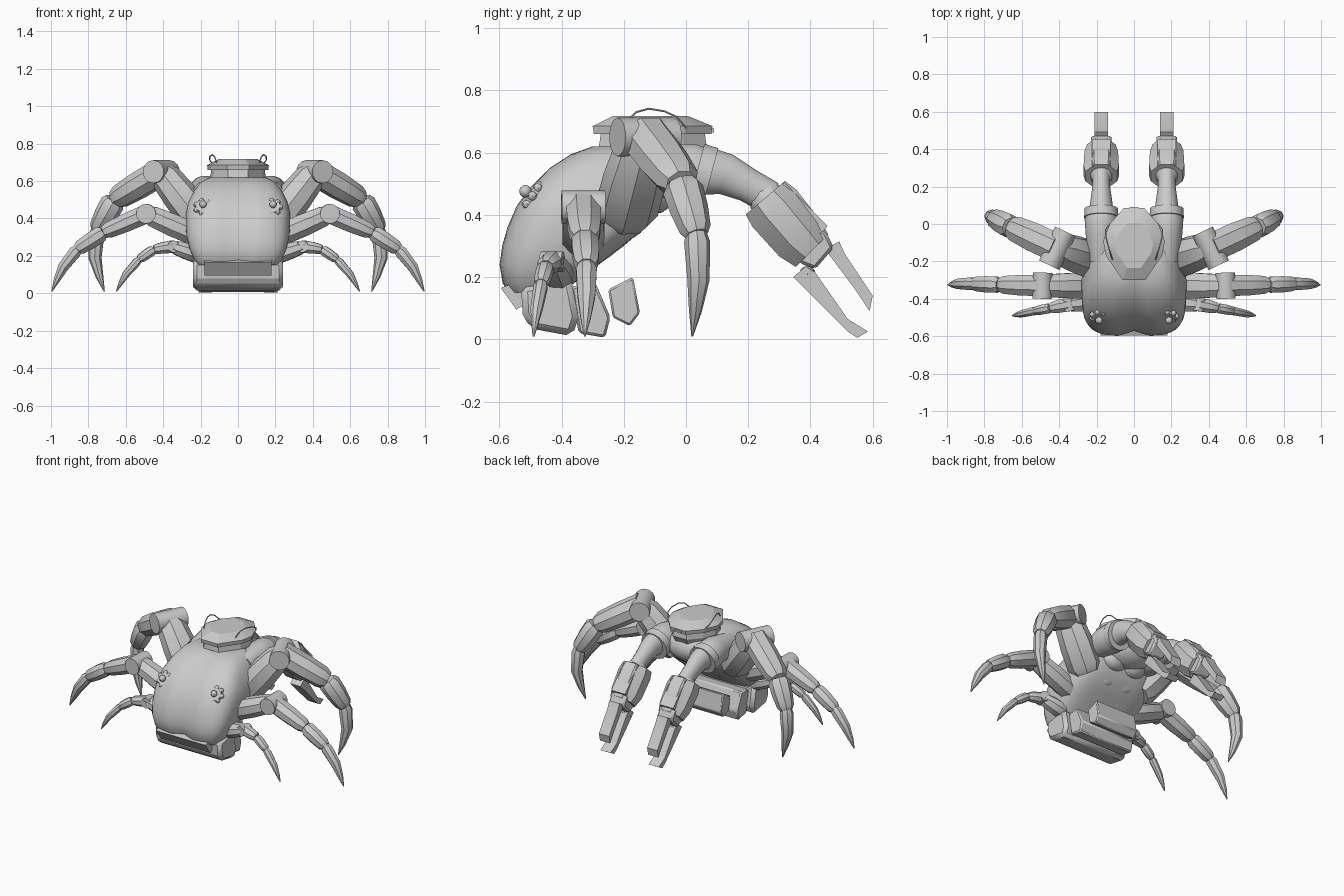
import bpy, bmesh, math
from mathutils import Vector as V, Matrix

old = bpy.data.objects.get("Cube")
if old:
    bpy.data.objects.remove(old, do_unlink=True)

grey = bpy.data.materials.new("shell grey")
grey.use_nodes = True
grey.diffuse_color = (0.6, 0.6, 0.6, 1)
grey.node_tree.nodes["Principled BSDF"].inputs["Base Color"].default_value = (0.6, 0.6, 0.6, 1)


def finish(name, bm, angle=35, bevel=0):
    bmesh.ops.recalc_face_normals(bm, faces=bm.faces)
    me = bpy.data.meshes.new(name)
    bm.to_mesh(me)
    bm.free()
    me.materials.append(grey)
    ob = bpy.data.objects.new(name, me)
    bpy.context.collection.objects.link(ob)
    if bevel:
        m = ob.modifiers.new("bevel", "BEVEL")
        m.width, m.segments = bevel, 1
    bpy.ops.object.select_all(action="DESELECT")
    ob.select_set(True)
    bpy.context.view_layer.objects.active = ob
    bpy.ops.object.shade_smooth_by_angle(angle=math.radians(angle))
    return ob


def skin(name, rings, angle=35):
    # join rings of points into a closed surface
    bm = bmesh.new()
    rows = [[bm.verts.new(p) for p in r] for r in rings]
    n = len(rows[0])
    for a, b in zip(rows, rows[1:]):
        for i in range(n):
            j = (i + 1) % n
            bm.faces.new((a[i], a[j], b[j], b[i]))
    bm.faces.new(rows[0])
    bm.faces.new(rows[-1])
    return finish(name, bm, angle)


def tube(name, pts, radii, across, n=8, flat=1.0, angle=35):
    # rings along a path; flat scales the width along "across"
    pts = [V(p) for p in pts]
    rings = []
    for i, p in enumerate(pts):
        t = (pts[min(i + 1, len(pts) - 1)] - pts[max(i - 1, 0)]).normalized()
        u = t.cross(V(across)).normalized()
        w = u.cross(t)
        rings.append([p + radii[i] * (u * math.cos(k) + w * flat * math.sin(k))
                      for k in (math.tau * (j + 0.5) / n for j in range(n))])
    return skin(name, rings, angle)


def segment(name, a, b, ra, rb, across, flat=1.0, pinch=0.75):
    # plated limb segment with pinched ends
    a, b = V(a), V(b)
    ts = (0, 0.12, 0.5, 0.88, 1)
    k = (pinch, 1, 1.06, 1, 0.75)
    return tube(name, [a.lerp(b, t) for t in ts],
                [(ra + (rb - ra) * t) * s for t, s in zip(ts, k)], across, 8, flat)


def prism(name, profile, x, half, bevel=0.0):
    # side profile (y, z) extruded across x
    bm = bmesh.new()
    a, b = ([bm.verts.new((x + d, y, z)) for y, z in profile] for d in (-half, half))
    bm.faces.new(a)
    bm.faces.new(b)
    for i in range(len(a)):
        j = (i + 1) % len(a)
        bm.faces.new((a[i], a[j], b[j], b[i]))
    return finish(name, bm, 20, bevel)


def ball(name, c, r, scale=(1, 1, 1), seg=12):
    bm = bmesh.new()
    bmesh.ops.create_uvsphere(bm, u_segments=seg, v_segments=seg // 2 + 2, radius=r,
                              matrix=Matrix.Translation(c) @ Matrix.Diagonal((*scale, 1)))
    return finish(name, bm)


# Shell: horizontal slices (height, front, back, half width), creased in front
slices = [(0.15, -0.57, -0.40, 0.21), (0.18, -0.59, -0.36, 0.235), (0.24, -0.60, -0.28, 0.26),
          (0.30, -0.592, -0.20, 0.275), (0.36, -0.575, -0.13, 0.28), (0.43, -0.545, -0.09, 0.28),
          (0.49, -0.50, -0.08, 0.265), (0.55, -0.44, -0.08, 0.235), (0.595, -0.37, -0.09, 0.20),
          (0.62, -0.30, -0.12, 0.15)]
rings = []
for z, f, b, w in slices:
    ring = []
    for j in range(40):
        k = math.tau * j / 40
        c, s = math.cos(k), math.sin(k)
        x = w * math.copysign(abs(c) ** 0.6, c)
        y = (f + b) / 2 + (b - f) / 2 * math.copysign(abs(s) ** 0.55, s)
        if j == 30:
            x, y = 0, y + 0.028
        ring.append((x, y, z))
    rings.append(ring)
skin("shell", rings, 40)

# Lower front plate and curled tail
prism("mouth_plate", [(-0.595, 0.165), (-0.545, 0.095), (-0.49, 0.13), (-0.53, 0.19)], 0, 0.18)
prism("tail_base", [(-0.53, 0.17), (-0.525, 0.08), (-0.5, 0.035), (-0.365, 0.01), (-0.345, 0.07),
                    (-0.37, 0.2)], 0, 0.24, 0.02)
prism("tail_middle", [(-0.37, 0.17), (-0.345, 0.02), (-0.26, 0.005), (-0.243, 0.07),
                      (-0.29, 0.18)], 0, 0.20, 0.008)
prism("tail_end", [(-0.25, 0.16), (-0.17, 0.2), (-0.148, 0.085), (-0.18, 0.043), (-0.235, 0.07)],
      0, 0.15, 0.006)

# Belly plates in pairs, and chest
for i, (y, z) in enumerate([(-0.28, 0.32), (-0.19, 0.39), (-0.1, 0.47)]):
    for s, side in ((1, "left"), (-1, "right")):
        ball(f"{side}_belly_plate_{i + 1}", (s * 0.07, y, z), 0.09, (1, 0.7, 0.75))
ball("chest", (0, -0.06, 0.53), 0.13, (1.25, 1, 0.8), 16)


# Head: collar and faceted cap, outlined by (half width, y) on one side
def plan(z, k, dy=0):
    side = [(0.06, -0.3), (0.15, -0.17), (0.165, -0.09), (0.13, 0.0), (0.055, 0.085)]
    pts = side + [(-x, y) for x, y in reversed(side)]
    return [(x * k, -0.1 + (y + 0.1) * k + dy, z) for x, y in pts]


skin("head_collar", [plan(0.57, 0.75), plan(0.62, 0.9), plan(0.67, 0.86)], 20)
skin("head_cap", [plan(0.66, 0.98), plan(0.685, 1), plan(0.718, 0.62, -0.01)], 20)
prism("head_tip", [(0.03, 0.665), (0.09, 0.665), (0.09, 0.677), (0.03, 0.70)], 0, 0.025)

for s, side in ((1, "left"), (-1, "right")):
    # Feelers
    tube(f"{side}_feeler",
         [(s * x, y, z) for x, y, z in [(0.115, -0.19, 0.70), (0.125, -0.16, 0.73),
          (0.137, -0.12, 0.741), (0.15, -0.07, 0.733), (0.152, -0.03, 0.715), (0.13, 0, 0.68)]],
         [0.0035] * 6, (1, 0, 0), 6)

    # Eyes: stub, ring of beads, centre bead
    axis = V((0, -0.83, 0.56))
    up = V((0, 0.56, 0.83))
    c = V((s * 0.187, -0.487, 0.456))
    tube(f"{side}_eye_base", [c - axis * 0.05, c + axis * 0.02], [0.044, 0.04],
         (1, 0, 0), 10)
    for i in range(7):
        k = math.tau * i / 7
        d = V((math.cos(k), 0, 0)) + up * math.sin(k)
        ball(f"{side}_eye_bead_{i + 1}", c + d * 0.04 + axis * 0.008, 0.015, seg=8)
    ball(f"{side}_eye", c + axis * 0.035, 0.02, seg=10)

    # Legs: hip, knee, ankle, claw root, claw bend, tip; then radii, knee radius and half length
    legs = {
        "rear": ([(0.2, -0.2, 0.38), (0.41, -0.13, 0.65), (0.66, -0.015, 0.50),
                  (0.755, 0.035, 0.335), (0.765, 0.04, 0.19), (0.715, 0.02, 0.01)],
                 (0.095, 0.08, 0.08, 0.055, 0.042), 0.062, 0.1),
        "middle": ([(0.2, -0.33, 0.30), (0.49, -0.33, 0.425), (0.72, -0.325, 0.325),
                    (0.86, -0.32, 0.235), (0.935, -0.32, 0.14), (0.995, -0.325, 0.01)],
                   (0.065, 0.058, 0.056, 0.045, 0.036), 0.053, 0.07),
        "front": ([(0.2, -0.41, 0.2), (0.35, -0.43, 0.25), (0.45, -0.45, 0.235),
                   (0.53, -0.465, 0.18), (0.6, -0.48, 0.1), (0.65, -0.49, 0.01)],
                  (0.05, 0.038, 0.034, 0.028, 0.024), 0.032, 0.036)}
    for part, (pts, r, knee, half) in legs.items():
        p = [V((s * x, y, z)) for x, y, z in pts]
        run = p[3] - p[1]
        across = V((run.y, -run.x, 0)).normalized()
        if across.y > 0:
            across = -across
        name = f"{side}_{part}_leg"
        segment(name + "_thigh", p[0], p[1], r[0], r[1], across, 1.12)
        tube(name + "_knee", [p[1] - across * half, p[1] + across * half],
             [knee, knee], (0, 0, 1), 14)
        segment(name + "_upper", p[1], p[2], r[1] * 0.95, r[2] * 0.8, across, 1.12, 1)
        segment(name + "_lower", p[2], p[3], r[2] * 0.85, r[3] * 0.9, across)
        tube(name + "_claw", [p[3].lerp(p[2], 0.05), p[3].lerp(p[4], 0.15), p[4],
                              p[4].lerp(p[5], 0.5) + (p[4] - p[3]) * 0.06, p[5]],
             [r[3] * 0.6, r[4], r[4] * 0.85, r[4] * 0.5, 0.003], across)

    # Arms: shoulder, ring, tube, elbow
    x = s * 0.175
    wide = (1, 0, 0)
    tube(f"{side}_shoulder", [(x, -0.2, 0.53), (x, -0.05, 0.54), (x, 0.02, 0.535), (x, 0.05, 0.53)],
         [0.07, 0.09, 0.095, 0.088], wide, 16, 0.95)
    tube(f"{side}_shoulder_ring", [(x, 0.035, 0.537), (x, 0.08, 0.525)], [0.096, 0.094], wide, 16, 0.97)
    tube(f"{side}_upper_arm", [(x, 0.07, 0.54), (x, 0.13, 0.53), (x, 0.2, 0.495), (x, 0.27, 0.455)],
         [0.078, 0.068, 0.056, 0.055], wide, 16, 0.85)
    ball(f"{side}_elbow", (x, 0.265, 0.445), 0.062)

    # Forearm block and palm
    tube(f"{side}_forearm", [(x, 0.255, 0.455), (x, 0.285, 0.42), (x, 0.365, 0.325),
                             (x, 0.405, 0.285)],
         [0.09, 0.1, 0.095, 0.08], wide, 8, 1.02, 20)
    prism(f"{side}_forearm_ridge", [(0.315, 0.505), (0.455, 0.365), (0.44, 0.345), (0.345, 0.4),
                                    (0.29, 0.45)], x, 0.05)
    prism(f"{side}_palm", [(0.4, 0.37), (0.45, 0.345), (0.475, 0.295), (0.415, 0.225),
                           (0.365, 0.245), (0.33, 0.29)], x, 0.055, 0.01)

    # Pincer fingers
    prism(f"{side}_upper_finger", [(0.45, 0.285), (0.475, 0.305), (0.492, 0.315), (0.51, 0.275),
                                   (0.6, 0.14), (0.59, 0.09), (0.54, 0.165)], x, 0.037)
    prism(f"{side}_lower_finger", [(0.345, 0.2), (0.385, 0.235), (0.415, 0.215), (0.52, 0.065),
                                   (0.585, 0.025), (0.55, 0.005), (0.52, 0.025)], x, 0.037)
    ball(f"{side}_finger_hinge", (x, 0.39, 0.21), 0.026, (1.5, 1, 1))
